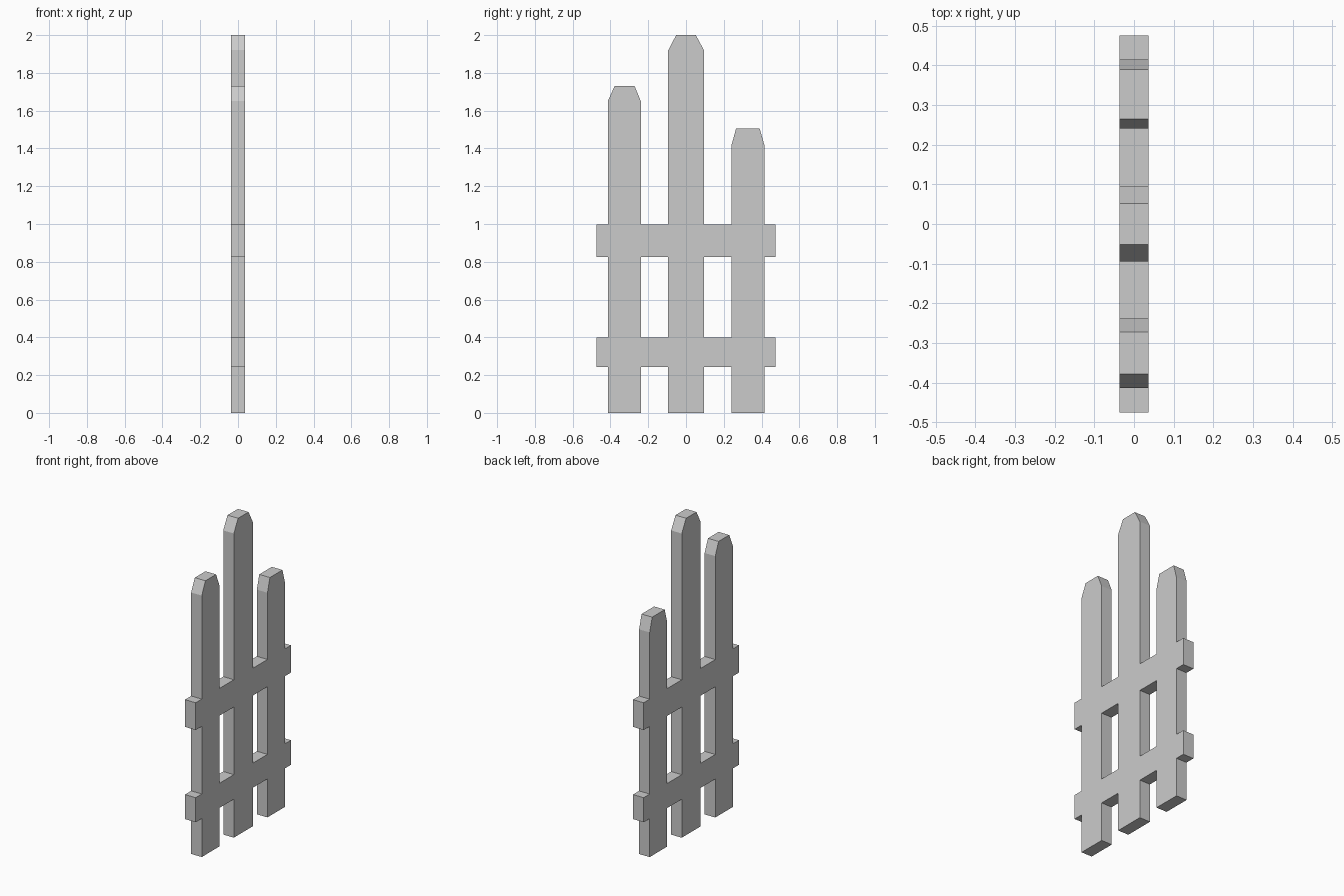
import bpy
import bmesh

if "Cube" in bpy.data.objects:
    bpy.data.objects.remove(bpy.data.objects["Cube"])

HALF_X = 0.037  # half thickness of every board


def board(name, profile):
    """Extrude a (y, z) profile along x into a flat board."""
    bm = bmesh.new()
    face = bm.faces.new([bm.verts.new((-HALF_X, y, z)) for y, z in profile])
    ext = bmesh.ops.extrude_face_region(bm, geom=[face])
    for v in ext["geom"]:
        if isinstance(v, bmesh.types.BMVert):
            v.co.x = HALF_X
    bmesh.ops.recalc_face_normals(bm, faces=bm.faces)
    mesh = bpy.data.meshes.new(name)
    bm.to_mesh(mesh)
    bm.free()
    obj = bpy.data.objects.new(name, mesh)
    bpy.context.collection.objects.link(obj)
    return obj


def picket(name, y0, y1, t0, t1, shoulder, top):
    return board(name, [(y0, 0), (y1, 0), (y1, shoulder),
                        (t1, top), (t0, top), (y0, shoulder)])


def rail(name, z0, z1):
    return board(name, [(-0.475, z0), (0.475, z0), (0.475, z1), (-0.475, z1)])


# Three pickets with clipped tops
fence = picket("fence_panel", -0.094, 0.095, -0.052, 0.052, 1.92, 2.0)
parts = [
    picket("tall_side_picket", -0.414, -0.239, -0.378, -0.272, 1.65, 1.73),
    picket("short_side_picket", 0.241, 0.415, 0.265, 0.39, 1.418, 1.505),
    # Two rails, flush with the pickets
    rail("lower_rail", 0.243, 0.398),
    rail("upper_rail", 0.825, 0.997),
]

# Fuse the flush boards into one solid panel, rails first so they bridge the pickets
bpy.context.view_layer.objects.active = fence
for part in reversed(parts):
    mod = fence.modifiers.new("fuse", "BOOLEAN")
    mod.operation = "UNION"
    mod.solver = "EXACT"
    mod.object = part
    bpy.ops.object.modifier_apply(modifier=mod.name)
    bpy.data.objects.remove(part, do_unlink=True)
